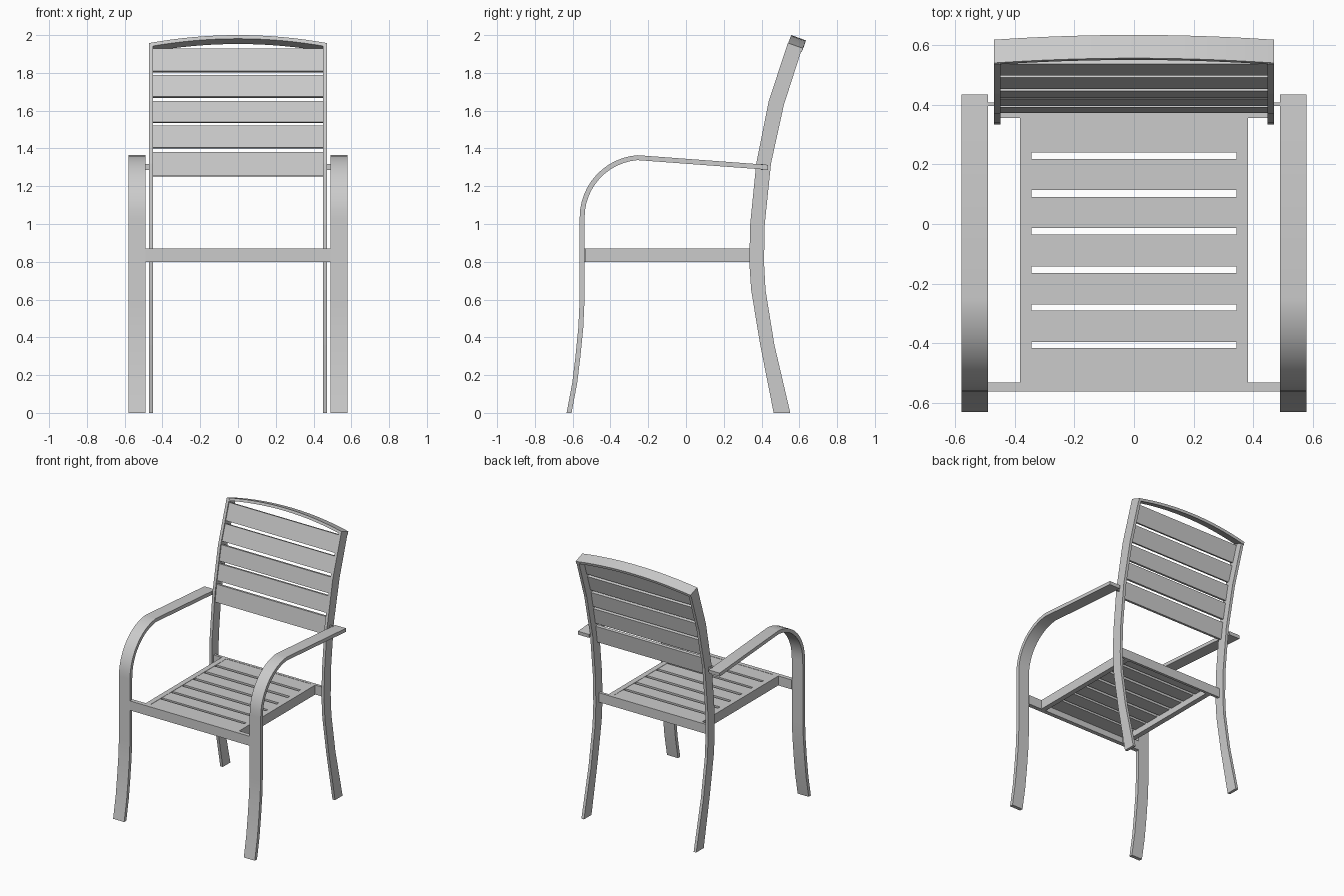
import bpy, bmesh, math

if "Cube" in bpy.data.objects:
    bpy.data.objects.remove(bpy.data.objects["Cube"])


def strip(name, rings, smooth=False):
    """Closed solid from a row of four-cornered cross-sections."""
    bm = bmesh.new()
    vs = [[bm.verts.new(p) for p in ring] for ring in rings]
    for a, b in zip(vs, vs[1:]):
        for i in range(4):
            j = (i + 1) % 4
            bm.faces.new((a[i], a[j], b[j], b[i]))
    bm.faces.new(vs[0])
    bm.faces.new(vs[-1])
    bmesh.ops.recalc_face_normals(bm, faces=bm.faces)
    me = bpy.data.meshes.new(name)
    bm.to_mesh(me)
    bm.free()
    ob = bpy.data.objects.new(name, me)
    bpy.context.collection.objects.link(ob)
    if smooth:
        bpy.ops.object.select_all(action='DESELECT')
        ob.select_set(True)
        bpy.context.view_layer.objects.active = ob
        bpy.ops.object.shade_smooth_by_angle(angle=math.radians(30))
    return ob


def side_strip(name, edge_a, edge_b, x0, x1, smooth=False):
    """Solid between two (y, z) edge lines, spanning x0..x1."""
    return strip(name, [((x0, *a), (x1, *a), (x1, *b), (x0, *b))
                        for a, b in zip(edge_a, edge_b)], smooth)


def box(name, x0, x1, y0, y1, z0, z1):
    return side_strip(name, [(y0, z0), (y0, z1)], [(y1, z0), (y1, z1)], x0, x1)


def offset(path, d):
    """Shift a (y, z) path sideways by d."""
    out = []
    for i, (y, z) in enumerate(path):
        a, b = path[max(i - 1, 0)], path[min(i + 1, len(path) - 1)]
        dy, dz = b[0] - a[0], b[1] - a[1]
        l = math.hypot(dy, dz)
        out.append((y + dz / l * d, z - dy / l * d))
    return out


# Back post profile: front and rear edges
post_front = [(.464, 0), (.393, .36), (.345, .65), (.335, .8), (.34, 1.0),
              (.372, 1.32), (.438, 1.65), (.538, 1.955)]
post_rear = [(.552, 0), (.468, .36), (.421, .65), (.413, .8), (.417, 1.0),
             (.45, 1.32), (.518, 1.63), (.613, 1.925)]

# Front leg and armrest: one bent flat bar (outer line)
arm = [(-.632, 0), (-.602, .16), (-.585, .3), (-.57, .45), (-.564, .58), (-.563, 1.03)]
for i in range(1, 13):
    t = math.radians(180 - i * 94 / 12 + i * 8 / 12)
    arm.append((-.233 + .33 * math.cos(t), 1.035 + .33 * math.sin(t)))
arm.append((.435, 1.313))
arm_inner = offset(arm, .026)
arm_inner[0] = (-.606, 0)

for s, side in ((1, "right"), (-1, "left")):
    side_strip(f"back_post_{side}", post_front, post_rear, s * .449, s * .47)
    side_strip(f"front_leg_armrest_{side}", arm, arm_inner, s * .49, s * .58, True)
    box(f"arm_connector_{side}", s * .465, s * .495, .396, .408, 1.287, 1.318)
    box(f"seat_side_rail_{side}", s * .345, s * .383, -.535, .36, .80, .87)

# Seat cross rails
box("seat_front_rail", -.492, .492, -.563, -.532, .80, .87)
box("seat_rear_rail", -.455, .455, .356, .376, .80, .87)

# Seat slats
for i, (y0, y1) in enumerate([(-.533, -.416), (-.396, -.291), (-.271, -.165),
                              (-.142, -.036), (-.013, .091), (.115, .219), (.241, .357)]):
    box(f"seat_slat_{i + 1}", -.347, .347, y0, y1, .845, .868)


def front_y(z):
    for (y0, z0), (y1, z1) in zip(post_front, post_front[1:]):
        if z0 <= z <= z1:
            return y0 + (y1 - y0) * (z - z0) / (z1 - z0)


# Back slats follow the lean of the posts
for i, (z0, z1) in enumerate([(1.255, 1.38), (1.405, 1.522), (1.54, 1.652),
                              (1.675, 1.79), (1.81, 1.93)]):
    front = [(front_y(z) + .008, z) for z in (z0, z1)]
    side_strip(f"back_slat_{i + 1}", front, offset(front, .022), -.452, .452)

# Arched top rail, bowed along the lean of the back
rings = []
for i in range(17):
    x = -.47 + .94 * i / 16
    k = 1 - (x / .47) ** 2
    y, z = .541 + .016 * k, 1.958 + .042 * k
    rings.append([(x, y, z), (x, y + .078, z - .028),
                  (x, y + .072, z - .047), (x, y - .006, z - .019)])
strip("top_rail", rings, True)
